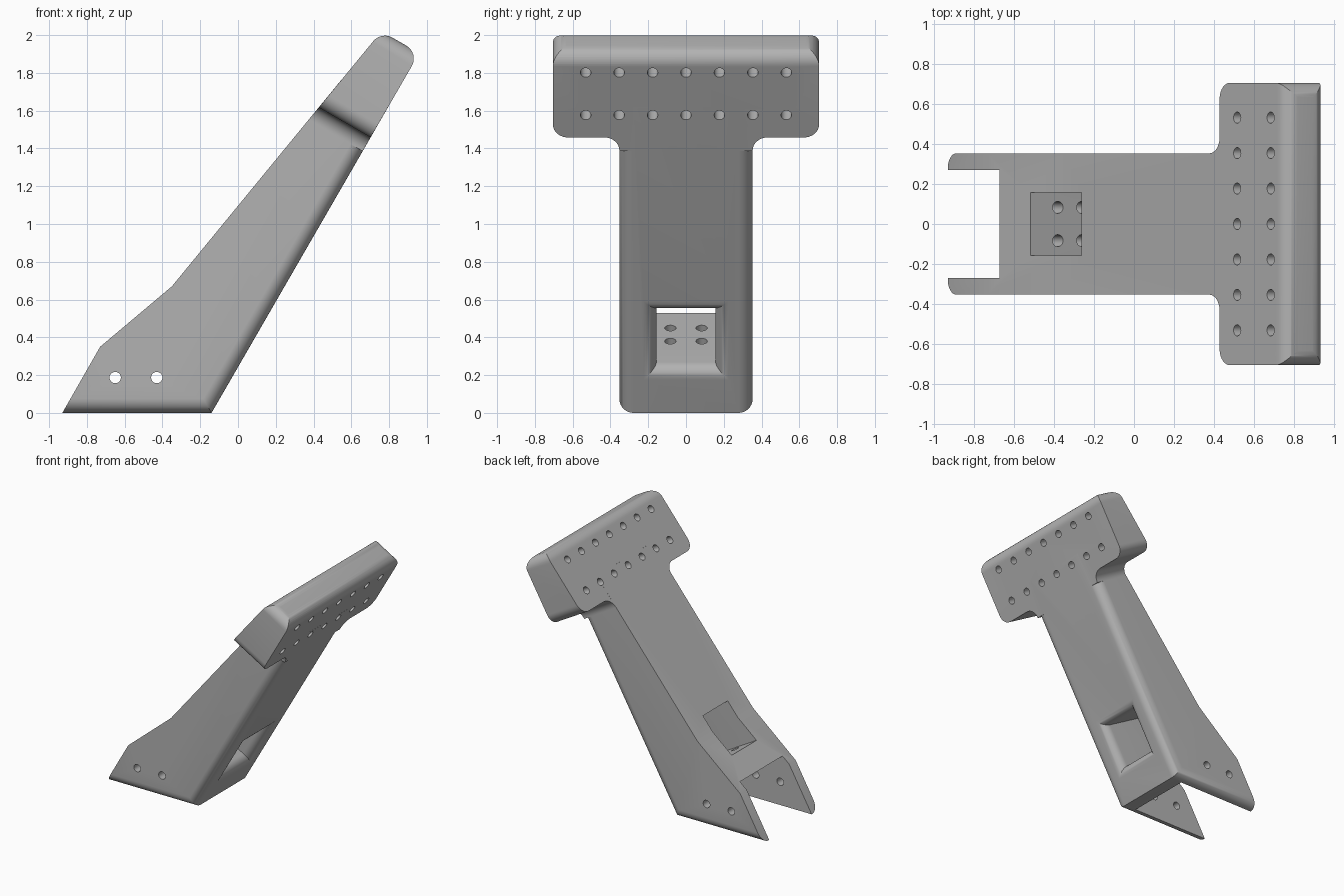
import bpy
import bmesh
from math import sin, cos, tan, pi, sqrt, radians
from mathutils import Matrix, Vector

cube = bpy.data.objects.get("Cube")
if cube:
    bpy.data.objects.remove(cube, do_unlink=True)

grey = bpy.data.materials.new("plain grey")
grey.use_nodes = True
GREY = (0.45, 0.45, 0.45, 1)
grey.diffuse_color = GREY
grey.node_tree.nodes["Principled BSDF"].inputs["Base Color"].default_value = GREY

# Frames: SIDE draws in x,z and extrudes across y.
# TILT draws in y and the leaning axis, and extrudes through the thickness.
LEAN = radians(60)


def frame(a, b):
    a, b = Vector(a), Vector(b)
    return Matrix((a, b, a.cross(b))).transposed().to_4x4()


SIDE = frame((1, 0, 0), (0, 0, 1))
TILT = frame((0, 1, 0), (cos(LEAN), 0, sin(LEAN)))


def finish(name, bm, matrix):
    bmesh.ops.recalc_face_normals(bm, faces=bm.faces)
    bm.transform(matrix)
    mesh = bpy.data.meshes.new(name)
    bm.to_mesh(mesh)
    bm.free()
    mesh.materials.append(grey)
    obj = bpy.data.objects.new(name, mesh)
    bpy.context.collection.objects.link(obj)
    return obj


def loft(name, rings, matrix):
    """Join matching rings of points and cap both ends."""
    bm = bmesh.new()
    loops = [[bm.verts.new(p) for p in ring] for ring in rings]
    for low, high in zip(loops, loops[1:]):
        for i in range(len(low)):
            bm.faces.new((low[i - 1], low[i], high[i], high[i - 1]))
    bm.faces.new(loops[0])
    bm.faces.new(loops[-1])
    return finish(name, bm, matrix)


def prism(name, outline, low, high, matrix):
    return loft(name, [[(a, b, c) for a, b in outline] for c in (low, high)], matrix)


def rectangle(a0, a1, b0, b1):
    return [(a0, b0), (a1, b0), (a1, b1), (a0, b1)]


def circle(a, b, r, n=24):
    return [(a + r * cos(2 * pi * i / n), b + r * sin(2 * pi * i / n)) for i in range(n)]


def rounded(corners, steps=10):
    """Round each (a, b, radius) corner with an arc."""
    out = []
    for i, (a, b, r) in enumerate(corners):
        p = Vector((a, b))
        if r == 0:
            out.append((a, b))
            continue
        d0 = (Vector(corners[i - 1][:2]) - p).normalized()
        d1 = (Vector(corners[(i + 1) % len(corners)][:2]) - p).normalized()
        half = d0.angle(d1) / 2
        centre = p + (d0 + d1).normalized() * r / sin(half)
        start, end = p + d0 * r / tan(half) - centre, p + d1 * r / tan(half) - centre
        sweep = pi - 2 * half
        for k in range(steps + 1):
            t = k / steps
            v = (start * sin((1 - t) * sweep) + end * sin(t * sweep)) / sin(sweep)
            out.append(tuple(centre + v))
    return out


def boolean(target, tool, operation):
    mod = target.modifiers.new(operation, "BOOLEAN")
    mod.operation, mod.solver, mod.object = operation, "EXACT", tool
    bpy.context.view_layer.objects.active = target
    bpy.ops.object.modifier_apply(modifier=mod.name)
    bpy.data.objects.remove(tool, do_unlink=True)


# Leaning column with its foot; long back edges and bottom edges rounded
column = prism("bracket", [(-0.93, 0), (-0.14, 0), (0.795, 1.619), (0.547, 1.763),
                           (-0.35, 0.67), (-0.73, 0.35)], -0.353, 0.353, SIDE)
bm = bmesh.new()
bm.from_mesh(column.data)


def is_back_or_bottom(edge):
    p, q = (v.co for v in edge.verts)
    on_back = all(abs(c.x - c.z / tan(LEAN) + 0.14) < 0.01 for c in (p, q))
    return abs(p.y - q.y) < 0.01 and (on_back or max(p.z, q.z) < 0.01)


bmesh.ops.bevel(bm, geom=[e for e in bm.edges if is_back_or_bottom(e)],
                offset=0.075, segments=8, profile=0.5, affect="EDGES")
bm.to_mesh(column.data)
bm.free()

# Crosswise head, rounded at the top and at its corners, flowing into the column
head = prism("head", rounded([(0.56, 1.213, 0), (0.96, 1.905, 0.08),
                              (0.759, 2.02, 0.08), (0.1, 1.218, 0)]), -0.8, 0.8, SIDE)
half = [(0.353, 1.53, 0), (0.353, 1.614, 0.08), (0.705, 1.614, 0.08), (0.705, 2.13, 0.08)]
outline = half + [(-a, b, r) for a, b, r in reversed(half)]
boolean(head, prism("head_outline", rounded(outline), -2, 2, TILT), "INTERSECT")
boolean(column, head, "UNION")

# Slot between the two cheeks of the foot
boolean(column, prism("slot", rectangle(-0.27, 0.27, -1.5, 0.011), -2, -0.21, TILT), "DIFFERENCE")

# Window through the column, flared at the back
BACK, FLARE = -0.121, 0.07


def window_ring(depth, grow):
    ring = rectangle(-0.157 - grow, 0.157 + grow, 0.199 - grow, 0.543 + grow)
    return [(a, b, depth) for a, b in ring]


rings = [window_ring(-2, 0)]
for i in range(9):
    angle = i / 8 * pi / 2
    rings.append(window_ring(BACK - FLARE * (1 - sin(angle)), FLARE * (1 - cos(angle))))
rings.append(window_ring(BACK + 0.1, FLARE))
boolean(column, loft("window", rings, TILT), "DIFFERENCE")

# Two rows of bolt holes through the head
for row in (1.75, 2.01):
    for i in range(-3, 4):
        hole = prism("head_hole", circle(i * 0.177, row, 0.028), -1, 1, TILT)
        boolean(column, hole, "DIFFERENCE")

# Cross holes through both cheeks
for x in (-0.65, -0.43):
    boolean(column, prism("cheek_hole", circle(x, 0.187, 0.03), -1, 1, SIDE), "DIFFERENCE")

# Four holes from the window ledge down into the slot
DOWN = TILT @ Matrix(((1, 0, 0, 0), (0, 0, 1, 0), (0, 1, 0, 0), (0, 0, 0, 1)))
for y in (-0.083, 0.083):
    for depth in (-0.554, -0.415):
        hole = prism("ledge_hole", circle(y, depth, 0.03), -0.03, 0.25, DOWN)
        bm = bmesh.new()
        bm.from_mesh(hole.data)
        bmesh.ops.recalc_face_normals(bm, faces=bm.faces)
        bm.to_mesh(hole.data)
        bm.free()
        boolean(column, hole, "DIFFERENCE")

bpy.ops.object.select_all(action="DESELECT")
column.select_set(True)
bpy.context.view_layer.objects.active = column
bpy.ops.object.shade_smooth_by_angle(angle=radians(30))
